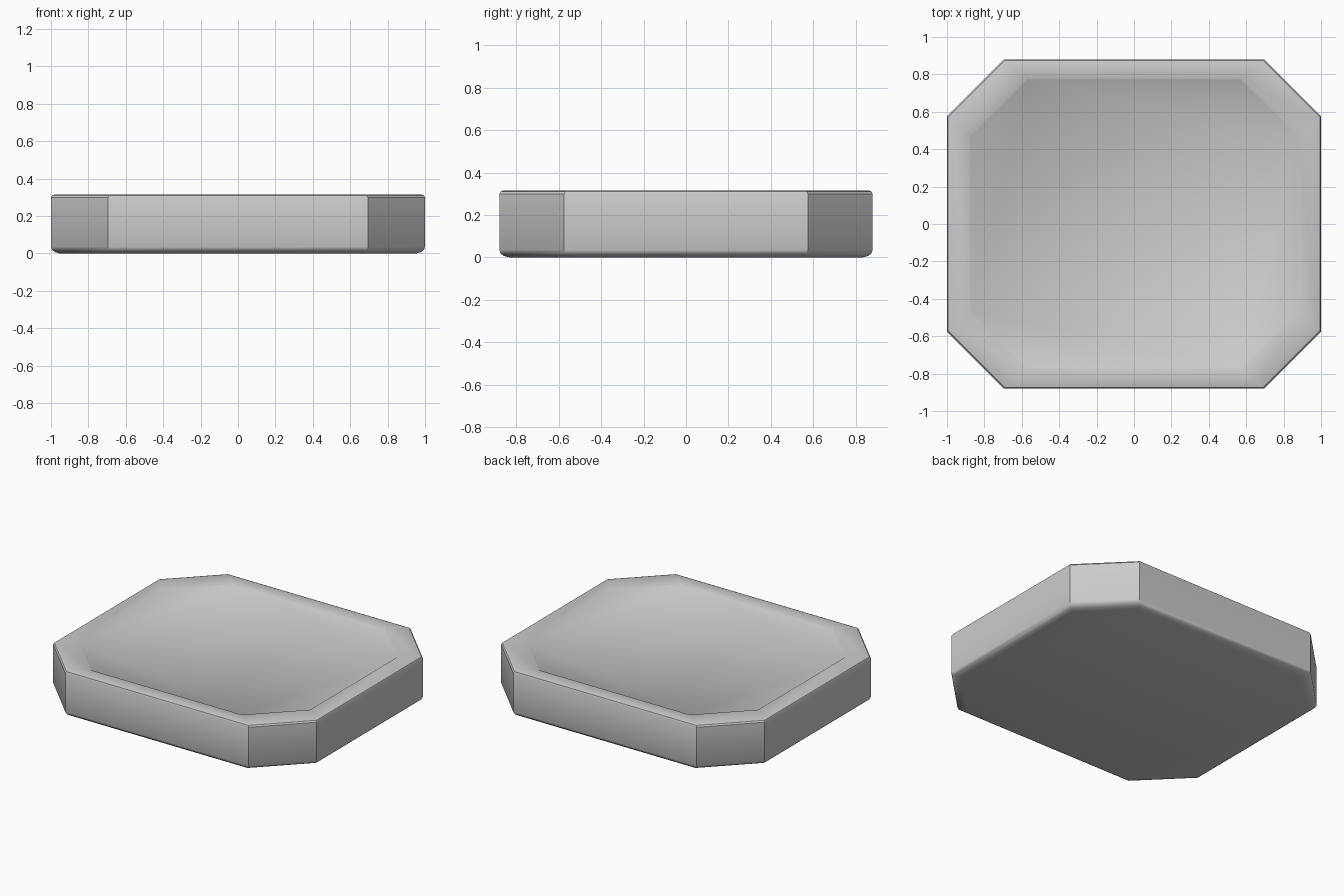
import bpy, bmesh

if "Cube" in bpy.data.objects:
    bpy.data.objects.remove(bpy.data.objects["Cube"])

CUT = 0.305  # corner cut of the octagonal outline


def ring(bm, inset_x, inset_y, z):
    """Octagon loop, inset from the full outline."""
    x, y = 1 - inset_x, 0.88 - inset_y
    pts = [(x, -y + CUT), (x, y - CUT), (x - CUT, y), (-x + CUT, y),
           (-x, y - CUT), (-x, -y + CUT), (-x + CUT, -y), (x - CUT, -y)]
    return [bm.verts.new((px, py, z)) for px, py in pts]


# Section from the underside, up the wall, over the rim and into the shallow recess
section = [
    (0.048, 0.048, 0.0), (0.022, 0.022, 0.007), (0.007, 0.007, 0.018), (0.0, 0.0, 0.035),
    (0.0, 0.0, 0.300), (0.005, 0.005, 0.310), (0.018, 0.018, 0.315),
    (0.120, 0.102, 0.315), (0.128, 0.109, 0.309),
]

bm = bmesh.new()
rings = [ring(bm, *s) for s in section]
for a, b in zip(rings, rings[1:]):
    for i in range(8):
        j = (i + 1) % 8
        bm.faces.new((a[i], a[j], b[j], b[i]))
bm.faces.new(rings[0][::-1])
bm.faces.new(rings[-1])
bmesh.ops.recalc_face_normals(bm, faces=bm.faces)

mesh = bpy.data.meshes.new("octagonal_slab")
bm.to_mesh(mesh)
bm.free()
slab = bpy.data.objects.new("octagonal_slab", mesh)
bpy.context.collection.objects.link(slab)

# Soft rounded edges, crisp corners
bpy.context.view_layer.objects.active = slab
slab.select_set(True)
bpy.ops.object.shade_smooth_by_angle(angle=0.6)
